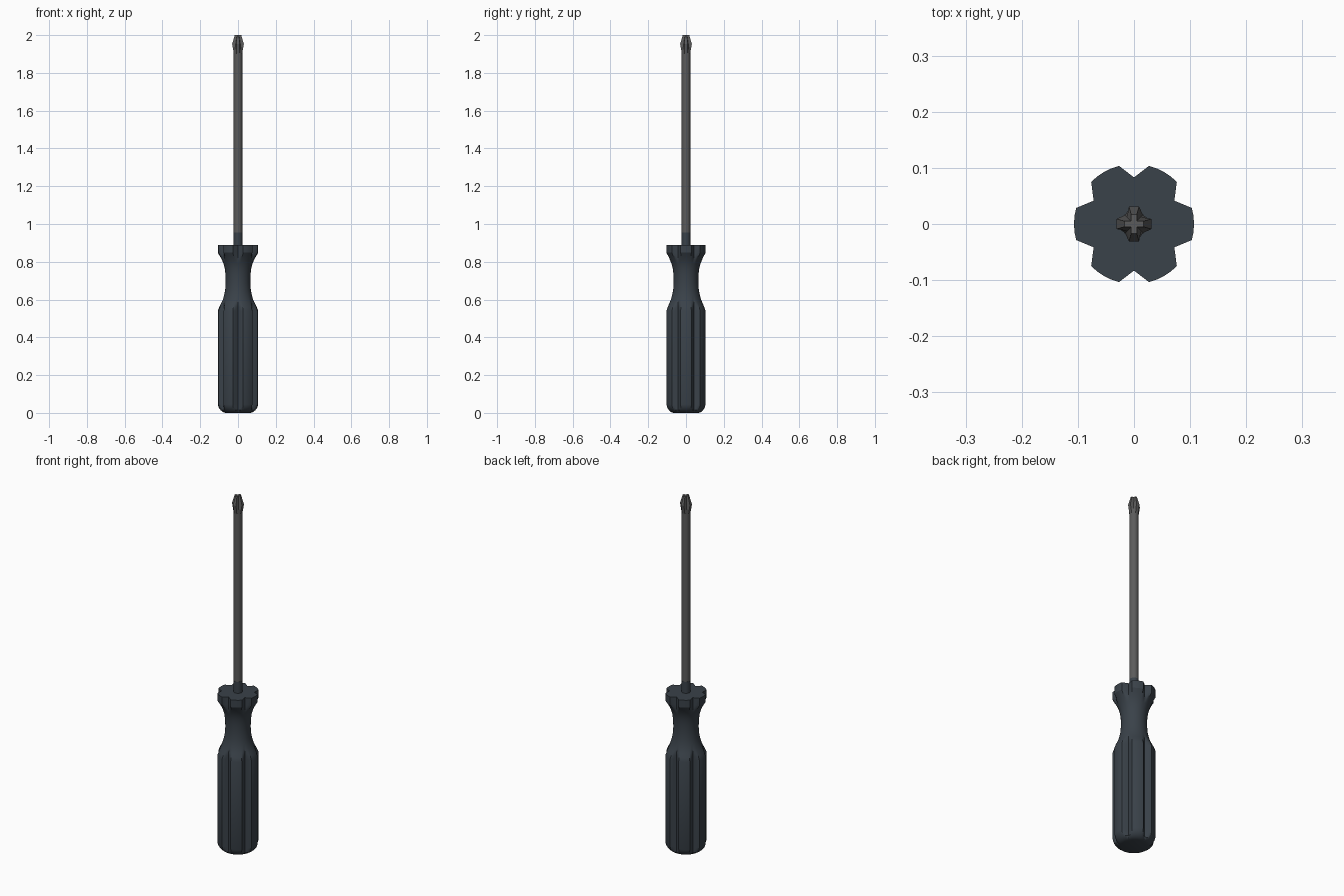
import bpy, math
from mathutils import Vector

if "Cube" in bpy.data.objects:
    bpy.data.objects.remove(bpy.data.objects["Cube"])


def material(name, rgb):
    m = bpy.data.materials.new(name)
    m.diffuse_color = (*rgb, 1)
    m.use_nodes = True
    m.node_tree.nodes["Principled BSDF"].inputs["Base Color"].default_value = m.diffuse_color
    return m


HANDLE = material("dark blue grey", (0.042, 0.054, 0.067))
STEEL = material("dark steel", (0.105, 0.105, 0.105))


def polar(r, deg):
    return Vector((r * math.cos(math.radians(deg)), r * math.sin(math.radians(deg))))


def loft(name, sections, mat, angle=30):
    """Skin a stack of (z, outline) sections and cap both ends."""
    n = len(sections[0][1])
    verts = [(p[0], p[1], z) for z, outline in sections for p in outline]
    faces = [(k * n + i, k * n + (i + 1) % n, (k + 1) * n + (i + 1) % n, (k + 1) * n + i)
             for k in range(len(sections) - 1) for i in range(n)]
    top = (len(sections) - 1) * n
    faces += [tuple(reversed(range(n))), tuple(range(top, top + n))]
    me = bpy.data.meshes.new(name)
    me.from_pydata(verts, [], faces)
    me.materials.append(mat)
    ob = bpy.data.objects.new(name, me)
    bpy.context.collection.objects.link(ob)
    bpy.ops.object.select_all(action='DESELECT')
    ob.select_set(True)
    bpy.context.view_layer.objects.active = ob
    bpy.ops.object.shade_smooth_by_angle(angle=math.radians(angle))
    return ob


# Handle: a turned profile limited by a six-lobed outline with V flutes
flutes = []
for s in range(6):
    a = 60 * s
    groove, edge0 = polar(0.083, a - 30), polar(0.107, a - 15.5)
    edge1, groove1 = polar(0.107, a + 15.5), polar(0.083, a + 30)
    flutes += [groove.lerp(edge0, t / 4) for t in range(4)]
    flutes += [polar(0.107, a + d) for d in (-15.5, -8, 0, 8)]
    flutes += [edge1.lerp(groove1, t / 4) for t in range(4)]

profile = [(0, 0.066), (0.005, 0.080), (0.014, 0.092), (0.028, 0.102), (0.045, 0.107),
           (0.54, 0.107), (0.56, 0.099), (0.58, 0.089), (0.60, 0.080), (0.625, 0.073),
           (0.65, 0.068), (0.69, 0.065), (0.73, 0.066), (0.765, 0.070), (0.79, 0.077),
           (0.81, 0.085), (0.83, 0.096), (0.848, 0.107), (0.89, 0.107)]
loft("handle", [(z, [p * (min(p.length, r) / p.length) for p in flutes])
                for z, r in profile], HANDLE)


def ring(r, n=16):
    return [polar(r, 360 * i / n) for i in range(n)]


# Collar where the shaft enters the handle, then the steel shaft
loft("collar", [(0.88, ring(0.0235)), (0.955, ring(0.0235))], HANDLE)
loft("shaft", [(0.95, ring(0.023)), (1.905, ring(0.023))], STEEL)


def cross(arm, half, inner):
    """Plus-shaped outline: four arms with an inner corner between them."""
    out = []
    for q in range(4):
        c, s = ((1, 0), (0, 1), (-1, 0), (0, -1))[q]
        for x, y in ((arm, -half), (arm, half), (inner, inner)):
            out.append((x * c - y * s, x * s + y * c))
    return out


# Cross-head tip: flares out of the shaft, then tapers
loft("cross_tip", [(1.90, cross(0.0215, 0.008, 0.0163)),
                   (1.925, cross(0.026, 0.009, 0.0160)),
                   (1.953, cross(0.031, 0.009, 0.0125)),
                   (2.0, cross(0.017, 0.005, 0.005))], STEEL, 20)
